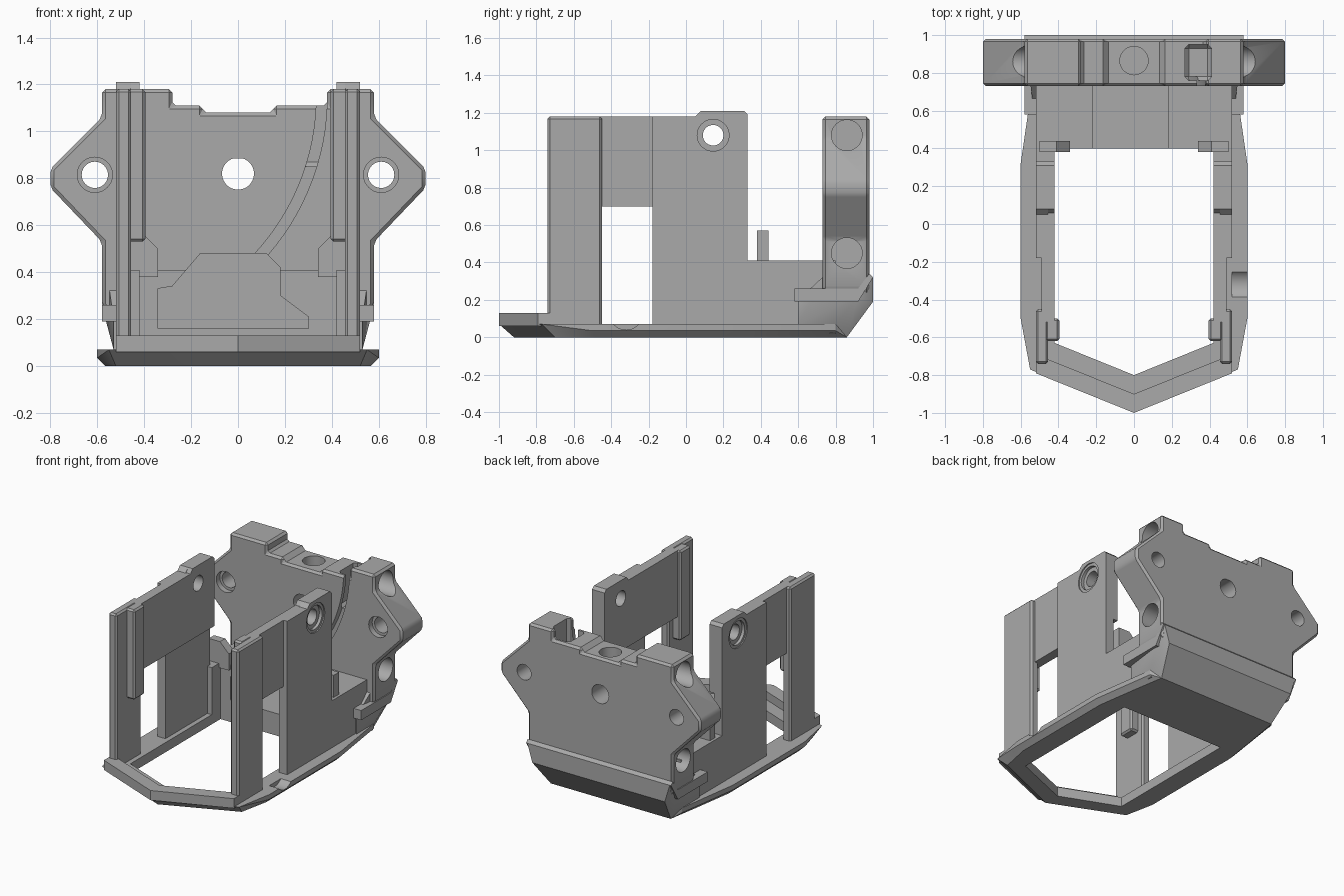
import bpy, bmesh, math
from mathutils import Vector

if "Cube" in bpy.data.objects:
    bpy.data.objects.remove(bpy.data.objects["Cube"], do_unlink=True)

grey = bpy.data.materials.new("plain_grey")
grey.use_nodes = True
COLOUR = (0.4, 0.4, 0.4, 1)
grey.diffuse_color = COLOUR
grey.node_tree.nodes["Principled BSDF"].inputs["Base Color"].default_value = COLOUR


def make(name, bm):
    bmesh.ops.recalc_face_normals(bm, faces=bm.faces)
    mesh = bpy.data.meshes.new(name)
    bm.to_mesh(mesh)
    bm.free()
    mesh.materials.append(grey)
    ob = bpy.data.objects.new(name, mesh)
    bpy.context.collection.objects.link(ob)
    return ob


def apply(ob, mod):
    bpy.context.view_layer.objects.active = ob
    bpy.ops.object.modifier_apply(modifier=mod.name)


def prism(name, pts, axis, a, b, bevel=0):
    """Extrude a 2D outline along an axis from a to b."""
    place = {"x": lambda u, v, t: (t, u, v),
             "y": lambda u, v, t: (u, t, v),
             "z": lambda u, v, t: (u, v, t)}[axis]
    bm = bmesh.new()
    face = bm.faces.new([bm.verts.new(place(u, v, a)) for u, v in pts])
    out = bmesh.ops.extrude_face_region(bm, geom=[face])
    move = Vector(place(0, 0, b - a))
    bmesh.ops.translate(bm, vec=move, verts=[g for g in out["geom"] if isinstance(g, bmesh.types.BMVert)])
    ob = make(name, bm)
    if bevel:
        mod = ob.modifiers.new("bevel", "BEVEL")
        mod.width = bevel
        mod.segments = 1
        mod.limit_method = "ANGLE"
        apply(ob, mod)
    return ob


def box(name, x, y, z, bevel=0):
    return prism(name, [(x[0], y[0]), (x[1], y[0]), (x[1], y[1]), (x[0], y[1])], "z", z[0], z[1], bevel)


def hull(name, pts):
    """Convex solid through points mirrored in x."""
    bm = bmesh.new()
    for x, y, z in pts:
        for s in (1, -1):
            bm.verts.new((s * x, y, z))
    bmesh.ops.remove_doubles(bm, verts=bm.verts, dist=0.0001)
    bmesh.ops.convex_hull(bm, input=bm.verts)
    bmesh.ops.dissolve_limit(bm, angle_limit=0.01, verts=bm.verts, edges=bm.edges)
    return make(name, bm)


def circle(u, v, r, n=40):
    return [(u + r * math.cos(i * math.tau / n), v + r * math.sin(i * math.tau / n)) for i in range(n)]


def cut(cutter, *targets):
    cutter.hide_render = True
    for ob in targets:
        mod = ob.modifiers.new("cut", "BOOLEAN")
        mod.operation = "DIFFERENCE"
        mod.solver = "EXACT"
        mod.object = cutter
        apply(ob, mod)
    bpy.data.objects.remove(cutter, do_unlink=True)


def both(pts):
    """Close a right-hand outline with its mirror image."""
    return pts + [(-u, v) for u, v in reversed(pts) if u > 0.001]


# Base ring with sloping lower edge
rim = [(0, -1), (0.55, -0.77), (0.6, -0.5), (0.6, 0.32), (0.55, 0.62), (0.53, 0.8)]
foot = [(0, -0.92), (0.52, -0.7), (0.565, -0.48), (0.565, 0.32), (0.52, 0.62), (0.48, 0.86)]
ring = hull("base_ring", [(x, y, 0.07) for x, y in rim] + [(x, y, 0) for x, y in foot]
            + [(x, y, 0.035) for x, y in rim[2:]])
cut(prism("ring_hole", both([(0, -0.8), (0.42, -0.63), (0.42, 0.4)]), "z", -0.1, 0.3), ring)
cut(prism("scoop", circle(-0.32, 0.13, 0.09), "x", 0.52, 0.7), ring)
prism("front_lip", [(0, -1), (0.52, -0.79), (0.52, -0.69), (0, -0.9), (-0.52, -0.69), (-0.52, -0.79)],
      "z", 0.06, 0.13)

# Rear block and sloping heel
block = box("rear_block", (-0.52, 0.52), (0.4, 0.8), (0.02, 0.41))
heel = hull("rear_heel", [(0.5, 0.6, 0), (0.48, 0.86, 0), (0.53, 0.6, 0.07), (0.53, 0.8, 0.07),
                          (0.53, 0.6, 0.2), (0.57, 0.92, 0.22), (0.53, 1, 0.19), (0.57, 1, 0.32),
                          (0.57, 0.98, 0.34), (0.55, 0.75, 0.34)])

# Back plate with pointed wings and stepped top
plate = prism("back_plate", [
    (-0.52, 0.2), (0.52, 0.2), (0.58, 0.26), (0.58, 0.53), (0.8, 0.76), (0.8, 0.84), (0.58, 1.06),
    (0.58, 1.18), (0.38, 1.18), (0.38, 1.11), (0.15, 1.11), (0.15, 1.08), (-0.15, 1.08), (-0.15, 1.11),
    (-0.28, 1.11), (-0.28, 1.18), (-0.58, 1.18), (-0.58, 1.06), (-0.8, 0.84), (-0.8, 0.76),
    (-0.58, 0.53), (-0.58, 0.26)], "y", 0.73, 0.98, 0.015)

# Front pocket
cut(prism("pocket", [(-0.34, 0.16), (0.3, 0.16), (0.3, 0.21), (0.18, 0.3), (0.18, 0.42), (0.12, 0.48),
                     (-0.16, 0.48), (-0.28, 0.34), (-0.34, 0.33)], "y", 0.3, 0.79), block, plate, heel)

# Curved channel and shaft in the plate
steps = [math.radians(-47 + i * 3) for i in range(18)]
arc = [(-0.65 + r * math.cos(t), 1.15 + r * math.sin(t))
       for r, ts in ((0.985, steps), (1.03, steps[::-1])) for t in ts]
cut(prism("channel", arc, "y", 0.6, 0.78), plate)
cut(box("shaft", (0.27, 0.41), (0.76, 0.95), (0.85, 1.3), 0.02), plate)

# Plate holes
flat_hole = [(u, min(v, 0.885)) for u, v in circle(0, 0.82, 0.068)]
hole_pts = [p for i, p in enumerate(flat_hole)
            if not (p[1] == 0.885 and flat_hole[i - 1][1] == 0.885
                    and flat_hole[(i + 1) % len(flat_hole)][1] == 0.885)]
cut(prism("centre_hole", hole_pts, "y", 0.5, 1.2), plate)
cut(prism("top_hole", circle(0, 0.865, 0.075), "z", 0.95, 1.3), plate)
for s in (1, -1):
    cut(prism("wing_hole", circle(s * 0.61, 0.815, 0.056), "y", 0.5, 1.2), plate)
    cut(prism("wing_recess", circle(s * 0.61, 0.815, 0.075), "y", 0.5, 0.77), plate)
    for z in (1.08, 0.45):
        cut(prism("side_hole", circle(0.86, z, 0.082), "x", s * 0.47, s * 0.9), plate)


# Matching parts on both sides
def side_parts(side, s):
    def sbox(part, x, y, z, bevel=0):
        return box(side + part, sorted((s * x[0], s * x[1])), y, z, bevel)

    sbox("front_column", (0.455, 0.52), (-0.74, -0.45), (0.05, 1.18), 0.012)
    rib = sbox("column_rib", (0.395, 0.47), (-0.62, -0.5), (0.53, 1.18), 0.012)
    panel = sbox("upper_panel", (0.42, 0.49), (-0.52, 0.33), (0.7, 1.18))
    wall = prism(side + "rear_wall", [(-0.18, 0.05), (0.74, 0.05), (0.74, 0.41), (0.33, 0.41), (0.33, 1.19),
                                      (0.31, 1.21), (0.08, 1.21), (0.05, 1.18), (-0.18, 1.18)],
                 "x", s * 0.455, s * 0.52)
    cap = prism(side + "wall_cap", [(0.05, 1.17), (0.33, 1.17), (0.33, 1.19), (0.31, 1.21), (0.08, 1.21)],
                "x", s * 0.42, s * 0.47)
    sbox("lower_rail", (0.42, 0.5), (0.3, 0.74), (0.05, 0.41))
    cut(prism("pivot_hole", circle(0.145, 1.08, 0.055), "x", s * 0.3, s * 0.7), panel, wall)
    cut(prism("pivot_recess", circle(0.145, 1.08, 0.085), "x", s * 0.49, s * 0.7), wall)
    cut(prism("pivot_edge", circle(0.145, 1.08, 0.105), "x", s * 0.512, s * 0.7), wall)

    # Small upright tab behind the wall
    prism(side + "tab", [(s * x, z) for x, z in ((0.34, 0.38), (0.5, 0.38), (0.5, 0.57), (0.41, 0.57),
                                                 (0.34, 0.5))], "y", 0.38, 0.44)
    # Ledge along the rear corner
    prism(side + "ledge", [(0.58, 0.19), (0.92, 0.19), (1, 0.32), (0.98, 0.34), (0.92, 0.26), (0.58, 0.26)],
          "x", s * 0.49, s * 0.58)


side_parts("left_", 1)
side_parts("right_", -1)

# Smooth round holes while keeping edges sharp
for ob in bpy.context.collection.objects:
    if ob.type == "MESH" and grey.name in ob.data.materials:
        bpy.ops.object.select_all(action="DESELECT")
        ob.select_set(True)
        bpy.context.view_layer.objects.active = ob
        bpy.ops.object.shade_smooth_by_angle(angle=math.radians(25))
